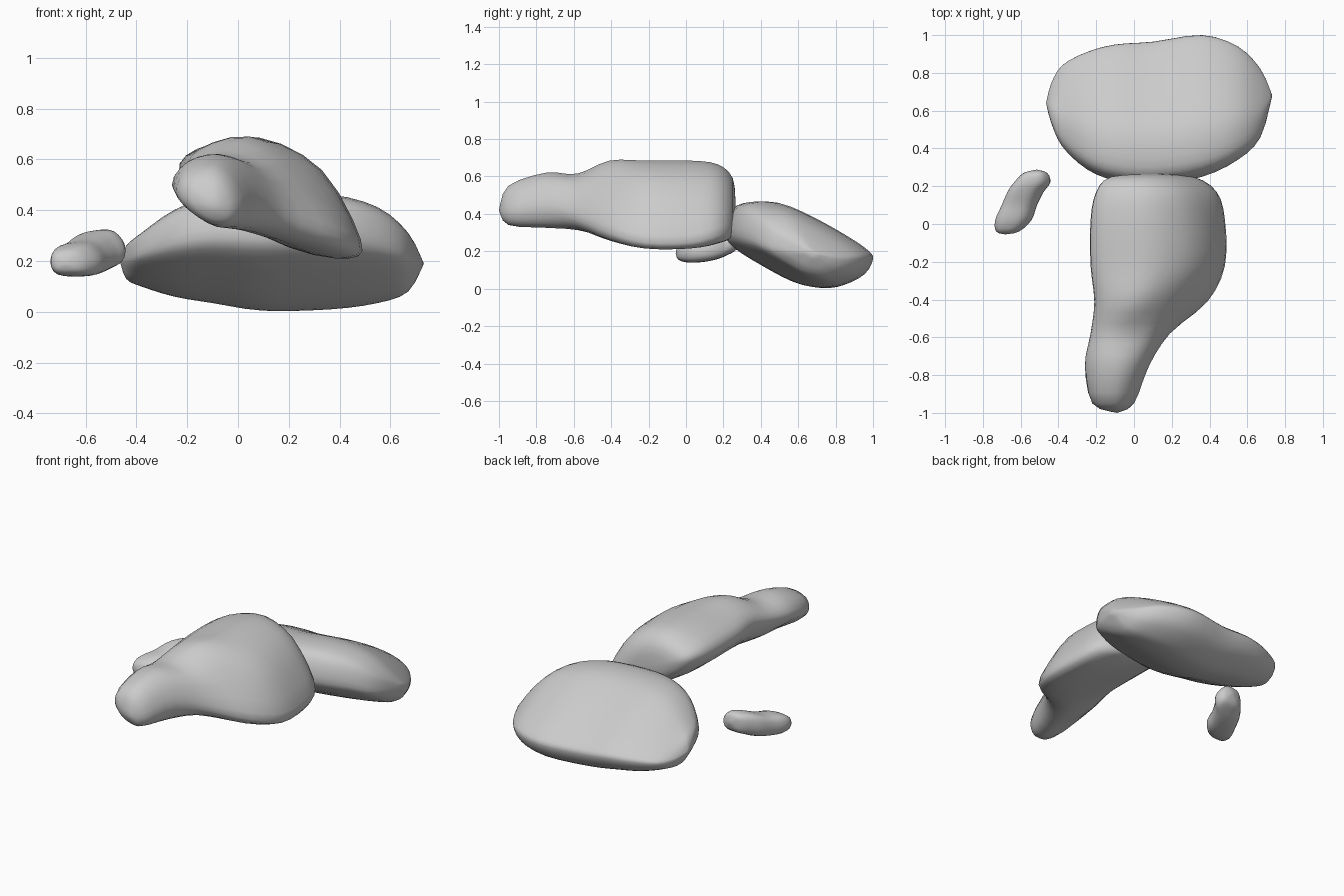
import bpy, bmesh
from mathutils import Vector

if "Cube" in bpy.data.objects:
    bpy.data.objects.remove(bpy.data.objects["Cube"])


def spline(p, i, t, closed):
    # Catmull-Rom interpolation through a row of points
    n = len(p)
    g = (lambda k: p[k % n]) if closed else (lambda k: p[max(0, min(n - 1, k))])
    a, b, c, d = g(i - 1), g(i), g(i + 1), g(i + 2)
    return 0.5 * (2 * b + (c - a) * t + (2 * a - 5 * b + 4 * c - d) * t * t
                  + (3 * b - a - 3 * c + d) * t ** 3)


def loft(name, rings, start, end, steps=3):
    # smooth closed stone through cross-sections, pinched to a tip at each end
    n = len(rings[0])
    rings = [[Vector(start)] * n] + [[Vector(q) for q in r] for r in rings] + [[Vector(end)] * n]
    dense = [[spline(r, i, k / steps, True) for i in range(n) for k in range(steps)] for r in rings]
    cols = []
    for j in range(n * steps):
        col = [r[j] for r in dense]
        cols.append([spline(col, i, k / steps, False)
                     for i in range(len(col) - 1) for k in range(steps)] + [col[-1]])
    bm = bmesh.new()
    grid = [[bm.verts.new(v) for v in c] for c in cols]
    for j in range(len(grid)):
        a, b = grid[j], grid[(j + 1) % len(grid)]
        for i in range(len(a) - 1):
            bm.faces.new((a[i], b[i], b[i + 1], a[i + 1]))
    bmesh.ops.remove_doubles(bm, verts=bm.verts, dist=0.0005)
    bmesh.ops.recalc_face_normals(bm, faces=bm.faces)
    for f in bm.faces:
        f.smooth = True
    me = bpy.data.meshes.new(name)
    bm.to_mesh(me)
    bm.free()
    ob = bpy.data.objects.new(name, me)
    bpy.context.collection.objects.link(ob)
    return ob


def fit(shape, a0, a1, b0, b1):
    # stretch a 0..1 outline into a box
    return [(a0 + u * (a1 - a0), b0 + v * (b1 - b0)) for u, v in shape]


# Long stone: tilted slab with a narrow nose, sections along y
slab = [(-.23, .55), (-.16, .64), (.08, .685), (.32, .56), (.475, .29), (.43, .215), (.2, .255), (-.12, .42)]
long_sections = [
    (-.95, [(-.22, .45), (-.2, .52), (-.1, .55), (-.03, .5), (0, .41), (-.03, .35), (-.1, .345), (-.18, .39)]),
    (-.75, [(-.26, .5), (-.2, .59), (-.08, .62), (.02, .57), (.08, .45), (.05, .35), (-.04, .33), (-.18, .415)]),
    (-.58, [(-.23, .52), (-.18, .59), (-.06, .615), (.1, .56), (.19, .4), (.15, .33), (.02, .32), (-.16, .41)]),
    (-.41, [(-.21, .55), (-.15, .64), (.02, .685), (.2, .58), (.38, .34), (.34, .26), (.12, .29), (-.13, .42)]),
    (-.22, slab),
    (.02, slab),
    (.17, [(-.2, .55), (-.14, .62), (.06, .665), (.27, .57), (.43, .33), (.39, .245), (.18, .275), (-.1, .42)]),
    (.25, [(-.12, .53), (-.08, .57), (.06, .59), (.2, .52), (.31, .36), (.28, .29), (.16, .32), (-.05, .44)]),
]
loft("long_stone", [[(x, y, z) for x, z in r] for y, r in long_sections],
     (-.09, -1, .42), (.1, .265, .45))

# Broad stone: flat slab sloping down to the back, sections along x
side = [(0, .62), (.03, .87), (.12, .99), (.34, .99), (.56, .84), (.8, .62), (.96, .44), (1, .33),
        (.94, .15), (.8, .03), (.67, 0), (.48, .07), (.25, .27), (.07, .46)]
broad_boxes = [
    (-.44, .54, .74, .13, .26), (-.38, .41, .84, .1, .31), (-.25, .29, .91, .06, .4),
    (-.1, .23, .95, .035, .45), (.1, .21, .965, .005, .46), (.36, .25, 1.0, .01, .46),
    (.55, .34, .94, .035, .41), (.67, .46, .82, .08, .31)]
loft("broad_stone", [[(x, y, z) for y, z in fit(side, *b)] for x, *b in broad_boxes],
     (-.465, .64, .2), (.732, .68, .19))

# Small stone: flat-bottomed wedge, thin at the front, sections along y
pebble = [(0, .4), (.07, .85), (.35, 1), (.75, .97), (1, .55), (.93, .12), (.6, 0), (.15, .05)]
small_boxes = [
    (-.04, -.73, -.61, .155, .235), (.02, -.735, -.545, .14, .265), (.1, -.7, -.515, .145, .28),
    (.17, -.67, -.48, .16, .305), (.22, -.635, -.445, .18, .32), (.27, -.585, -.46, .21, .315)]
loft("small_stone", [[(x, y, z) for x, z in fit(pebble, *b)] for y, *b in small_boxes],
     (-.68, -.055, .19), (-.515, .288, .265))
